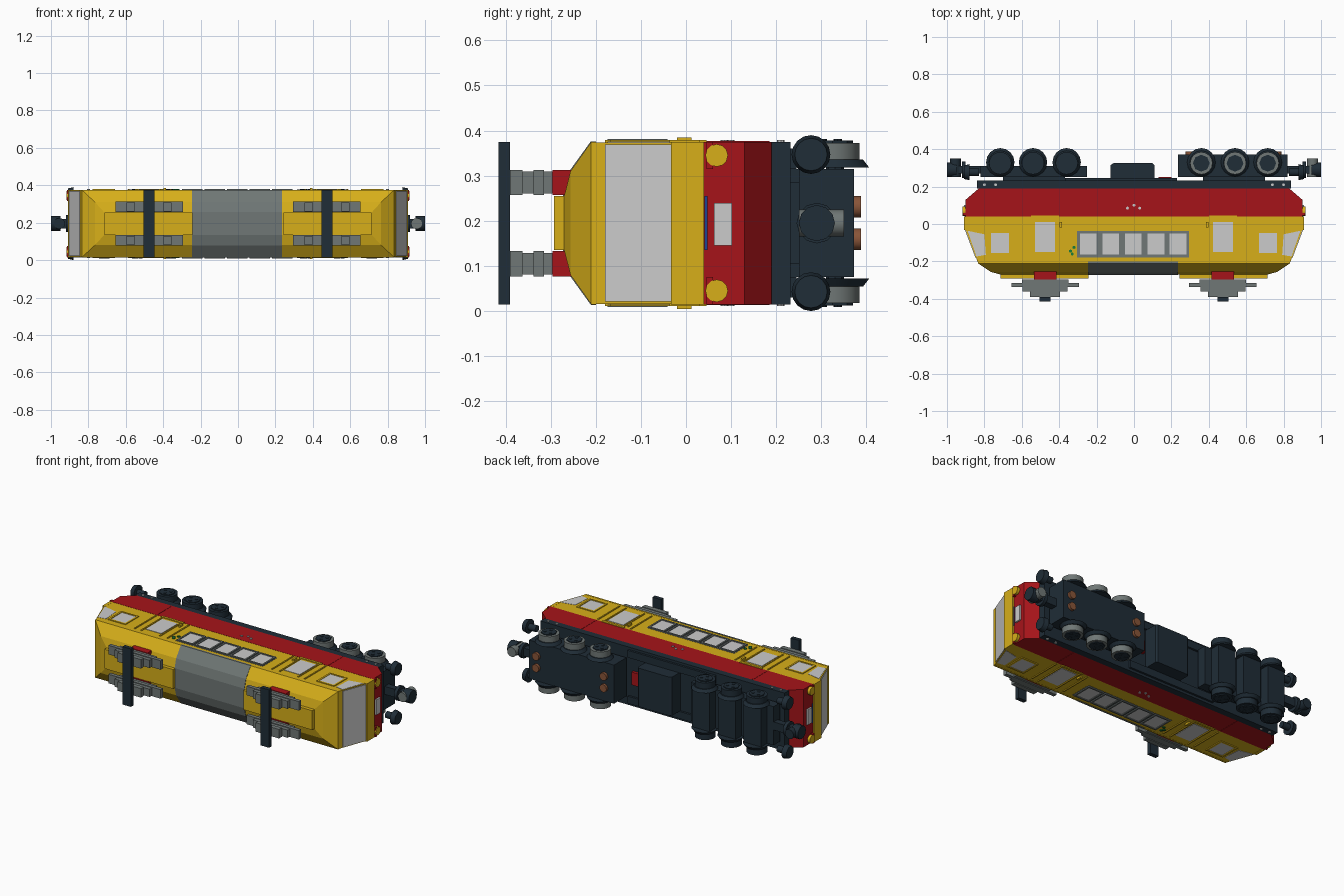
import bpy, bmesh, math
from mathutils import Matrix, Vector

if "Cube" in bpy.data.objects:
    bpy.data.objects.remove(bpy.data.objects["Cube"])

C = 0.195  # centre line height: the locomotive lies on its side, its roof faces -y


def mat(name, rgb):
    m = bpy.data.materials.new(name)
    m.diffuse_color = (*rgb, 1)
    m.use_nodes = True
    m.node_tree.nodes["Principled BSDF"].inputs["Base Color"].default_value = m.diffuse_color
    return m


YELLOW = mat("yellow", (0.68, 0.43, 0.01))
RED = mat("red", (0.38, 0.007, 0.01))
BLACK = mat("black", (0.014, 0.026, 0.038))
GREY = mat("dark_grey", (0.16, 0.185, 0.18))
COPPER = mat("copper", (0.25, 0.09, 0.04))
BLUE = mat("blue", (0.01, 0.06, 0.3))
GREEN = mat("green", (0.01, 0.2, 0.04))


def finish(name, bm, m):
    bmesh.ops.recalc_face_normals(bm, faces=bm.faces)
    me = bpy.data.meshes.new(name)
    bm.to_mesh(me)
    bm.free()
    ob = bpy.data.objects.new(name, me)
    ob.location.z = C
    bpy.context.collection.objects.link(ob)
    if m:
        me.materials.append(m)
    return ob


def loft(name, rings, m):
    bm = bmesh.new()
    vs = [[bm.verts.new(p) for p in r] for r in rings]
    n = len(vs[0])
    for a, b in zip(vs, vs[1:]):
        for i in range(n):
            bm.faces.new((a[i], a[(i + 1) % n], b[(i + 1) % n], b[i]))
    bm.faces.new(vs[0])
    bm.faces.new(vs[-1])
    return finish(name, bm, m)


def side_prism(name, pts, z0, z1, m):
    return loft(name, [[(x, y, z) for x, y in pts] for z in (z0, z1)], m)


def box(name, x0, x1, y0, y1, z0, z1, m=None):
    return side_prism(name, [(x0, y0), (x1, y0), (x1, y1), (x0, y1)], z0, z1, m)


def frame(name, x0, x1, y0, y1, z0, z1, t, m):
    bm_parts = [(x0, x1, y0, y0 + t), (x0, x1, y1 - t, y1),
                (x0, x0 + t, y0 + t, y1 - t), (x1 - t, x1, y0 + t, y1 - t)]
    for p in bm_parts:
        box(name, *p, z0, z1, m)


def cyl(name, loc, r, d, axis, m=None, n=16, r2=None):
    bm = bmesh.new()
    rot = Vector((0, 0, 1)).rotation_difference(Vector(axis)).to_matrix().to_4x4()
    bmesh.ops.create_cone(bm, cap_ends=True, segments=n, radius1=r,
                          radius2=r if r2 is None else r2, depth=d,
                          matrix=Matrix.Translation(loc) @ rot)
    ob = finish(name, bm, m)
    for p in ob.data.polygons:
        p.use_smooth = n > 10 and len(p.vertices) == 4
    return ob


# body shell: red skirt, yellow upper half, black chassis
side_prism("red_skirt", [(-.9, .04), (.9, .04), (.9, .13), (.83, .19), (-.83, .19), (-.9, .13)], -.18, .18, RED)
side_prism("yellow_body", [(-.9, .04), (.9, .04), (.9, -.03), (.835, -.205), (-.835, -.205), (-.9, -.03)], -.179, .179, YELLOW)
box("chassis", -.84, .84, .19, .232, -.18, .18, BLACK)


# roof: hipped yellow ends, grey middle section, raised deck
def rect(x, z, y):
    return [(-x, y, -z), (x, y, -z), (x, y, z), (-x, y, z)]


loft("roof", [rect(.835, .18, -.2), rect(.835, .18, -.21), rect(.765, .115, -.256), rect(.715, .06, -.27)], YELLOW)
prof = [(-.2, -.181), (-.211, -.181), (-.258, -.116), (-.273, -.061),
        (-.273, .061), (-.258, .116), (-.211, .181), (-.2, .181)]
loft("roof_middle", [[(x, y, z) for y, z in prof] for x in (-.245, .235)], GREY)

for s in (-1, 1):
    # raised roof deck and pantograph
    a, b = sorted((s * .715, s * .242))
    box("roof_deck", a, b, -.292, -.26, -.06, .06, YELLOW)
    cx = s * .475
    box("pantograph_bar", cx - .029, cx + .029, -.415, -.39, -.18, .18, BLACK)
    for t in (-1, 1):
        z0, z1 = sorted((t * .062, t * .118))
        box("pantograph_base", cx - .06, cx + .06, -.296, -.245, z0, z1, RED)
        for w, ya, yb in ((.125, -.315, -.296), (.18, -.338, -.315), (.12, -.362, -.338), (.08, -.39, -.362)):
            i = .004 if w in (.125, .12) else 0
            box("pantograph_step", cx - w, cx + w, ya, yb, z0 + i, z1 - i, GREY)

    # windscreen wedge, wrapping around to the side
    side_prism("windscreen", [(s * .904, -.032), (s * .848, -.18), (s * .785, -.165), (s * .795, -.05)], -.174, .174, None)
    for t in (-1, 1):
        za, zb = sorted((t * .17, t * .1805))
        side_prism("windscreen_side", [(s * .89, -.036), (s * .842, -.174), (s * .792, -.165), (s * .8, -.055)], za, zb, None)
        # headlights, buffers
        cyl("headlight", (s * .906, .068, t * .15), .025, .022, (1, 0, 0), YELLOW, 12)
        cyl("buffer_stem", (s * .86, .277, t * .15), .02, .06, (1, 0, 0), BLACK, 12)
        cyl("buffer", (s * .895, .277, t * .152), .043, .03, (s, 0, 0), BLACK, 16, .036)
        # steps at the end of the body
        a, b = sorted((s * .9, s * .915))
        box("end_rail", a, b, .045, .06, t * .15 - .03, t * .15 + .03, RED)
    a, b = sorted((s * .89, s * .91))
    box("front_sill", a, b, -.033, .04, -.18, .18, YELLOW)
    box("front_panel", a, b, .062, .102, -.05, .045)
    box("front_stripe", *sorted((s * .89, s * .904)), .041, .048, -.06, .06, BLUE)

    # coupling
    box("coupling_arm", *sorted((s * .8, s * .95)), .27, .31, -.025, .025, BLACK)
    cyl("coupling_magnet", (s * .975, .29, 0), .04, .05, (1, 0, 0), BLACK, 12)
    cyl("coupling_pin", (s * .955, .3, 0), .03, .1, (0, 1, 0), GREY if s > 0 else BLACK, 12)
    cyl("coupling_pivot", (s * .91, .29, 0), .045, .02, (1, 0, 0), BLACK, 12)

    # wheels with flanges and hubs
    for x in (.36, .54, .715):
        for t in (-1, 1):
            cyl("wheel_flange", (s * x, .33, t * .132), .076, .018, (0, 0, t), BLACK, 16, .062)
            cyl("wheel", (s * x, .325, t * .155), .06, .045, (0, 0, 1), GREY if s > 0 else BLACK, 16)
            cyl("wheel_hub", (s * x, .325, t * .175), .045, .016, (0, 0, 1), BLACK, 8)
            for k in range(3):
                q = k * math.pi * 2 / 3 + .5
                cyl("hub_bolt", (s * x + .022 * math.cos(q), .325 + .022 * math.sin(q), t * .182), .009, .008, (0, 0, 1), BLACK, 8)

    # small details on both sides
    for t in (-1, 1):
        def strip(name, x0, x1, y0, y1, out, m=None):
            za, zb = sorted((t * .165, t * out))
            box(name, *sorted((s * x0, s * x1)), y0, y1, za, zb, m)
        strip("door_glass", .423, .53, -.15, .012, .1815)
        strip("cab_window", .668, .765, -.158, -.045, .1815)
        for x in (.36, .412, .54, .585):
            strip("door_post", x - .004, x + .004, -.18, .03, .184, YELLOW)
        strip("door_handle", .386, .398, -.02, .012, .19, YELLOW)
        strip("door_step", .4, .55, .03, .045, .184, YELLOW)
        strip("skirt_seam", .585, .592, .045, .185, .1815, RED)
        for x in (.74, .8):
            cyl("chassis_stud", (s * x, .21, t * .181), .008, .006, (0, 0, 1), None, 8)
        za, zb = sorted((t * .17, t * .184))
        xa, xb = sorted((s * .66, s * .775))
        frame("cab_window_frame", xa - .003, xb + .003, -.167, -.036, za, zb, .011, YELLOW)

# row of side windows
for t in (-1, 1):
    za, zb = sorted((t * .17, t * .1815))
    fa, fb = sorted((t * .17, t * .186))
    box("window_band", -.305, .295, -.178, -.038, *sorted((t * .17, t * .1802)), GREY)
    for x in (-.245, -.124, -.004, .117, .236):
        box("side_window", x - .045, x + .045, -.165, -.05, za, zb)
        frame("window_frame", x - .055, x + .055, -.174, -.041, fa, fb, .01, GREY)
    for x, y in ((-.035, .085), (0, .1), (.03, .085)):
        cyl("skirt_dot", (x, y, t * .181), .008, .006, (0, 0, 1), None, 8)
    for x, y in ((-.34, -.145), (-.32, -.125), (-.33, -.16)):
        cyl("side_marker", (x, y, t * .181), .009, .006, (0, 0, 1), GREEN, 6)

# underframe tank
side_prism("tank", [(-.125, .23), (-.125, .315), (-.11, .325), (.1, .325), (.11, .315), (.11, .23)], -.12, .12, BLACK)
for t in (-1, 1):
    box("tank_plate", -.37, .23, .228, .245, *sorted((t * .12, t * .165)), BLACK)

# motor bogie with copper contacts
box("motor_bogie", .235, .82, .25, .372, -.12, .12, BLACK)
box("motor_mount", .37, .7, .228, .255, -.09, .09, BLACK)
for x in (.3, .765):
    for z in (-.036, .036):
        cyl("motor_contact", (x, .378, z), .024, .02, (0, 1, 0), COPPER, 12)

# trailing bogie: plate with axle bearers
box("trailing_bogie", -.82, -.25, .25, .31, -.12, .12, BLACK)
box("trailing_mount", -.7, -.37, .228, .255, -.09, .09, BLACK)
for x in (-.36, -.54, -.715):
    box("axle_bearer", x - .06, x + .06, .3, .37, -.12, .12, BLACK)
    cyl("axle", (x, .33, 0), .02, .33, (0, 0, 1), BLACK, 8)
box("marker_block", .13, .2, .225, .25, -.04, .04, RED)
